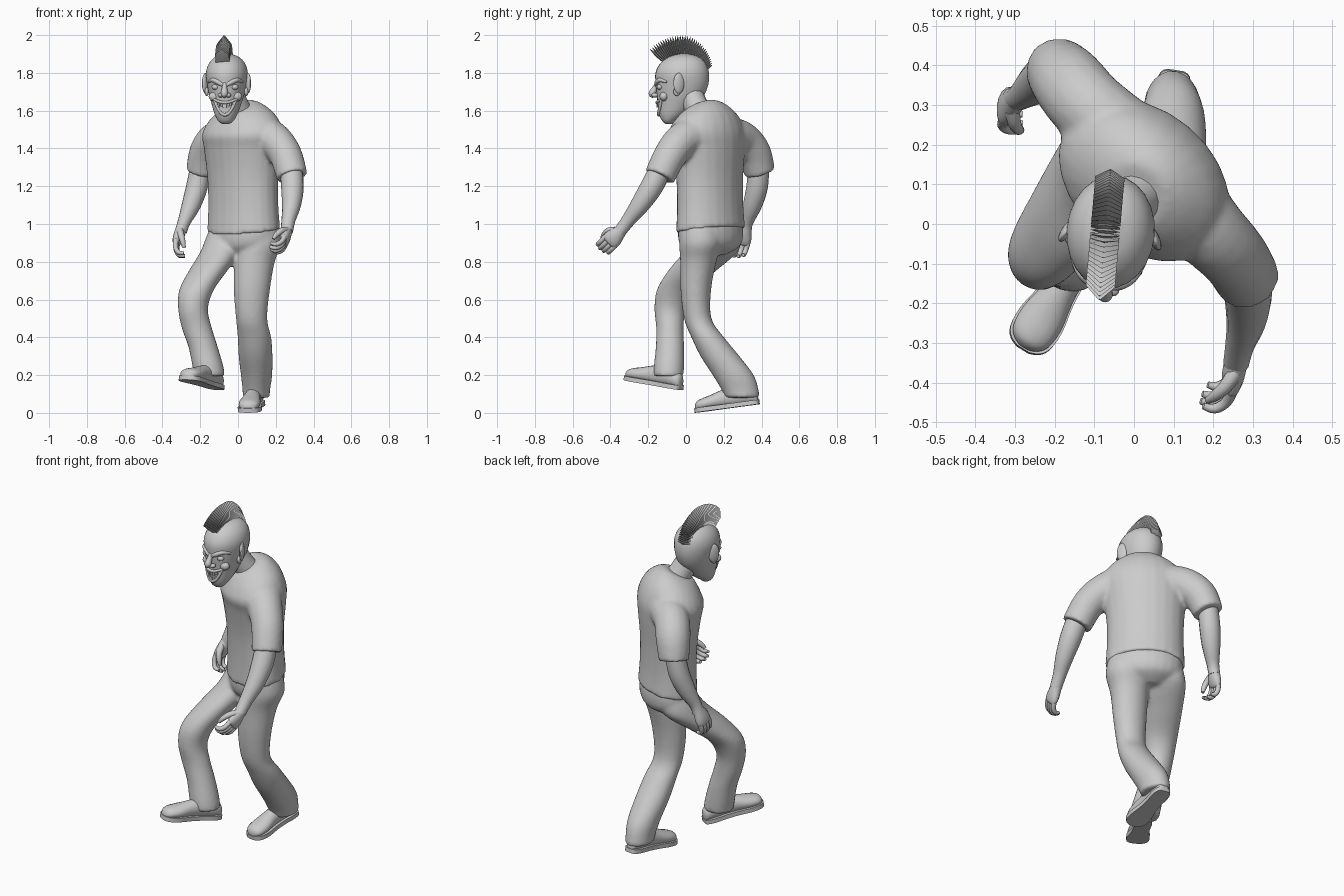
import bpy, bmesh, math
from mathutils import Vector as V, Matrix

if "Cube" in bpy.data.objects:
    bpy.data.objects.remove(bpy.data.objects["Cube"])

I = Matrix.Identity(4)
# Head frame: slight turn towards -x
HEAD = Matrix.Translation((-0.057, 0, 0)) @ Matrix.Rotation(math.radians(-5), 4, 'Z')

def finish(name, bm, mat=I):
    bmesh.ops.recalc_face_normals(bm, faces=bm.faces)
    bm.transform(mat)
    me = bpy.data.meshes.new(name)
    bm.to_mesh(me)
    ob = bpy.data.objects.new(name, me)
    bpy.context.collection.objects.link(ob)
    return ob

# Merge overlapping parts into one continuous skin
def fuse(name, parts, smooth):
    bm = bmesh.new()
    for p in parts:
        bm.from_mesh(p.data)
        bpy.data.objects.remove(p)
    ob = finish(name, bm)
    rm = ob.modifiers.new('fuse', 'REMESH')
    rm.mode, rm.voxel_size, rm.use_smooth_shade = 'VOXEL', .011, True
    sm = ob.modifiers.new('relax', 'SMOOTH')
    sm.factor, sm.iterations = .5, smooth

# Catmull-Rom resampling of tuples of numbers
def spline(pts, steps):
    out, n = [], len(pts)
    for i in range(n - 1):
        p = [pts[max(0, min(n - 1, i + k))] for k in (-1, 0, 1, 2)]
        for t in (s / steps for s in range(steps)):
            out.append([0.5 * (2 * b + (c - a) * t + (2 * a - 5 * b + 4 * c - d) * t * t
                               + (3 * b - a - 3 * c + d) * t ** 3) for a, b, c, d in zip(*p)])
    return out + [list(pts[-1])]

# Loft elliptical rings (centre, u, v) and cap the ends
def skin(bm, rings, n=20):
    loops = [[bm.verts.new(c + u * math.cos(k * math.tau / n) + v * math.sin(k * math.tau / n))
              for k in range(n)] for c, u, v in rings]
    for a, b in zip(loops, loops[1:]):
        for k in range(n):
            bm.faces.new((a[k], a[(k + 1) % n], b[(k + 1) % n], b[k]))
    bm.faces.new(loops[0])
    bm.faces.new(loops[-1])

# Level rings (x, y, z, half width, half depth, tilt)
def stack(name, rows, yaw=0, mat=I):
    c, s = math.cos(math.radians(yaw)), math.sin(math.radians(yaw))
    bm = bmesh.new()
    skin(bm, [(V(r[:3]), V((c, s, 0)) * r[3], V((-s, c, r[5] if len(r) > 5 else 0)) * r[4])
              for r in spline(rows, 4)], 24)
    return finish(name, bm, mat)

# Round tube along (x, y, z, radius) points
def add_tube(bm, pts, steps=4, n=16):
    p = spline(pts, steps)
    c = [V(q[:3]) for q in p]
    rings, u = [], None
    for i, q in enumerate(p):
        t = (c[min(i + 1, len(c) - 1)] - c[max(i - 1, 0)]).normalized()
        u = (t.orthogonal() if u is None else u - t * u.dot(t)).normalized()
        rings.append((c[i], u * q[3], t.cross(u) * q[3]))
    skin(bm, rings, n)

def tube(name, pts, mat=I, n=16):
    bm = bmesh.new()
    add_tube(bm, pts, 4, n)
    return finish(name, bm, mat)

def ball(name, loc, scale, yaw=0):
    bm = bmesh.new()
    m = HEAD @ Matrix.Translation(loc) @ Matrix.Rotation(math.radians(yaw), 4, 'Z')
    bmesh.ops.create_uvsphere(bm, u_segments=20, v_segments=12, radius=1)
    finish(name, bm, m @ Matrix.Diagonal((*scale, 1)))

# Shirt: twisted, hunched body fused with a tube running from cuff to cuff
fuse('shirt', [
    stack('body', [(.03, .13, .965, .216, .156, .14), (.028, .128, 1.1, .208, .149, .03),
                   (.025, .125, 1.25, .21, .152, 0), (.025, .118, 1.4, .228, .168, .03),
                   (.025, .108, 1.48, .24, .175, .1), (.02, .1, 1.55, .205, .15, .25),
                   (.01, .085, 1.6, .14, .112, .4), (0, .07, 1.62, .085, .08, .5)], yaw=-40),
    tube('sleeves', [(.287, -.14, 1.25, .083), (.25, -.08, 1.37, .088), (.182, -.008, 1.45, .096),
                     (.11, .09, 1.475, .1), (.03, .175, 1.475, .1), (-.05, .24, 1.465, .1), (-.118, .3, 1.445, .097),
                     (-.166, .358, 1.375, .094), (-.195, .392, 1.27, .082)])], 6)
# Bare arms
tube('left_arm', [(.28, -.12, 1.32, .058), (.288, -.18, 1.2, .06), (.283, -.245, 1.1, .05),
                  (.267, -.305, 1.02, .037), (.258, -.35, .96, .033)])
tube('right_arm', [(-.195, .385, 1.32, .055), (-.217, .377, 1.2, .057), (-.248, .352, 1.1, .05),
                   (-.286, .322, 1.01, .034), (-.302, .315, .96, .032)])

# Hands: palm, four curled fingers, thumb
def hand(name, wrist, knuckle, side, curl):
    wrist, knuckle, side, curl = V(wrist), V(knuckle), V(side), V(curl)
    ln, d = (knuckle - wrist).length, (knuckle - wrist).normalized()
    side = (side - d * side.dot(d)).normalized()
    curl = (curl - d * curl.dot(d) - side * curl.dot(side)).normalized()
    bm = bmesh.new()
    skin(bm, [(wrist + d * ln * t, side * w, curl * h) for t, w, h in spline(
        [(-.1, .028, .028), (.25, .036, .03), (.7, .048, .028), (1, .046, .021), (1.1, .03, .01)], 3)], 16)
    for i, f in enumerate((1.05, 1.15, 1.08, .88)):
        p = knuckle + side * (.023 * (i - 1.5)) - d * .006
        add_tube(bm, [(*(p + (d * a + curl * b) * f), r) for a, b, r in
                      ((0, 0, .0145), (.036, .008, .0135), (.06, .032, .0125), (.056, .06, .008))], 3, 10)
    p = wrist + d * ln * .35 - side * .022
    add_tube(bm, [(*(p + d * a - side * b + curl * c), r) for a, b, c, r in
                  ((0, 0, 0, .02), (.03, .024, .02, .017), (.065, .026, .042, .014), (.09, .018, .056, .009))], 3, 10)
    finish(name, bm)

hand('left_hand', (.26, -.335, .975), (.245, -.405, .905), (0, .7, -.7), (-1, 0, 0))
hand('right_hand', (-.295, .318, .99), (-.326, .292, .9), (.2, 1, 0), (1, -.4, 0))

# Trousers: hips fused with both legs
fuse('trousers', [
    stack('hips', [(.03, .13, 1.05, .19, .135), (.03, .13, .95, .205, .148),
                   (.026, .128, .88, .18, .135), (.015, .12, .835, .09, .08)], yaw=-40),
    stack('left_leg', [(.115, .075, 1.0, .1, .1), (.113, .077, .9, .118, .112), (.088, .065, .8, .107, .096),
                       (.073, .052, .65, .096, .081), (.072, .062, .5, .083, .073), (.087, .115, .4, .089, .087),
                       (.093, .18, .3, .09, .104), (.098, .25, .2, .083, .109),
                       (.097, .287, .12, .073, .098), (.096, .297, .08, .072, .09)]),
    stack('right_leg', [(-.05, .18, 1.0, .09, .1), (-.07, .165, .92, .103, .125), (-.093, .13, .85, .108, .143),
                        (-.16, .03, .75, .102, .127), (-.22, -.055, .65, .092, .1), (-.238, -.085, .55, .079, .082),
                        (-.218, -.085, .45, .08, .073), (-.185, -.085, .35, .078, .075),
                        (-.16, -.09, .25, .082, .08), (-.15, -.092, .195, .081, .079)])], 5)

# Shoes: rounded upper on a flared sole
def shoe(name, heel, toe):
    heel, e = V(heel), V(toe) - V(heel)
    s = V((e.y, -e.x, 0)).normalized()
    up = s.cross(e).normalized()
    rows = spline([(0, .014, .05), (.03, .032, .075), (.15, .042, .1), (.35, .04, .11), (.55, .045, .095),
                   (.75, .057, .075), (.9, .053, .062), (.97, .036, .05), (1, .012, .03)], 3)
    bm = bmesh.new()
    skin(bm, [(heel + e * t + up * (h / 2 + .006), s * w, up * h / 2) for t, w, h in rows], 16)
    finish(name + '_upper', bm)
    bm = bmesh.new()
    f = bm.faces.new([bm.verts.new(heel + e * (t * 1.02 - .01) + s * (w + .005) * sg)
                      for sg, rr in ((1, rows), (-1, rows[::-1])) for t, w, h in rr])
    new = bmesh.ops.extrude_face_region(bm, geom=[f])['geom']
    bmesh.ops.translate(bm, vec=up * .024, verts=[g for g in new if isinstance(g, bmesh.types.BMVert)])
    finish(name + '_sole', bm)

shoe('left_shoe', (.105, .385, .046), (.052, .052, .001))
shoe('right_shoe', (-.1, -.03, .122), (-.28, -.315, .175))

# Head and neck
tube('neck', [(.03, .1, 1.54, .075), (-.005, .055, 1.62, .066), (-.045, .015, 1.71, .066)])
SKULL = [(0, -.09, 1.53, .02, .018), (0, -.09, 1.545, .04, .036), (0, -.073, 1.58, .06, .07),
         (0, -.05, 1.63, .077, .1), (0, -.03, 1.68, .092, .125), (0, -.021, 1.74, .105, .14), (0, -.02, 1.80, .111, .142),
         (0, -.015, 1.85, .096, .122), (0, -.01, 1.885, .062, .08), (0, -.01, 1.902, .015, .02)]
stack('head', SKULL, mat=HEAD)

def face_y(x, z):
    a, b = next((a, b) for a, b in zip(SKULL, SKULL[1:]) if a[2] <= z <= b[2])
    c, w, d = (a[i] + (b[i] - a[i]) * (z - a[2]) / (b[2] - a[2]) for i in (1, 3, 4))
    return c - d * math.sqrt(max(0, 1 - (x / w) ** 2))

# Paired face parts
for side, s in (('left', 1), ('right', -1)):
    ball(side + '_ear', (s * .112, -.028, 1.745), (.013, .031, .055), s * 28)
    ball(side + '_ear_lobe', (s * .105, -.04, 1.7), (.011, .018, .022))
    ball(side + '_eye', (s * .05, face_y(.05, 1.725) + .008, 1.725), (.021, .017, .015))
    ball(side + '_cheek', (s * .055, face_y(.055, 1.675) + .018, 1.675), (.034, .024, .026))
    ball(side + '_nostril', (s * .02, -.163, 1.682), (.015, .018, .012))
    tube(side + '_brow', [(s * x, face_y(x, z) + .002, z, r) for x, z, r in (
        (.01, 1.735, .009), (.035, 1.75, .013), (.065, 1.762, .012), (.09, 1.752, .006))], HEAD, n=10)
# Nose
tube('nose', [(0, -.15, 1.745, .012), (0, -.165, 1.72, .014), (0, -.178, 1.695, .019),
              (0, -.18, 1.684, .016), (0, -.172, 1.672, .008)], HEAD, n=14)
# Grinning mouth
for nm, mid, r in (('upper_lip', 1.643, .008), ('lower_lip', 1.578, .009)):
    arc = [(x, mid + (1.66 - mid) * (x / .058) ** 2) for x in (-.058, -.04, -.02, 0, .02, .04, .058)]
    tube(nm, [(x, face_y(x, z) - .003, z, r * (1 - 40 * x * x)) for x, z in arc], HEAD, n=10)
bm = bmesh.new()
for count, z0, rise, h in ((8, 1.629, .022, .024), (7, 1.594, .04, .02)):
    for x in ((i - (count - 1) / 2) * .0118 for i in range(count)):
        z = z0 + rise * (x / .05) ** 2
        m = Matrix.Translation((x, face_y(x, z) + .001, z)) @ Matrix.Rotation(x * 9, 4, 'Z')
        bmesh.ops.create_cube(bm, size=1, matrix=m @ Matrix.Diagonal((.0095, .014, h, 1)))
finish('teeth', bm, HEAD)

# Mohawk: fan of pointed blades
bm = bmesh.new()
c, x = V((-.014, -.02, 1.77)), V((1, 0, 0))
for t in (i / 33 for i in range(34)):
    a = math.radians(42 + 114 * t)
    d, tan = V((0, -math.cos(a), math.sin(a))), V((0, math.sin(a), math.cos(a)))
    h = .117 - .01 * t - .05 * max(0, t - .5) * 2
    skin(bm, [(c + d * (.115 + h * f), x * w, tan * k) for f, w, k in
              ((0, .037, .006), (.62, .037, .009), (1, .003, .001))], 4)
finish('mohawk', bm, HEAD)

# Smooth shading, keeping hard edges
for o in [o for o in bpy.data.objects if not o.modifiers]:
    o.select_set(True)
    bpy.context.view_layer.objects.active = o
bpy.ops.object.shade_smooth_by_angle(angle=math.radians(40))
